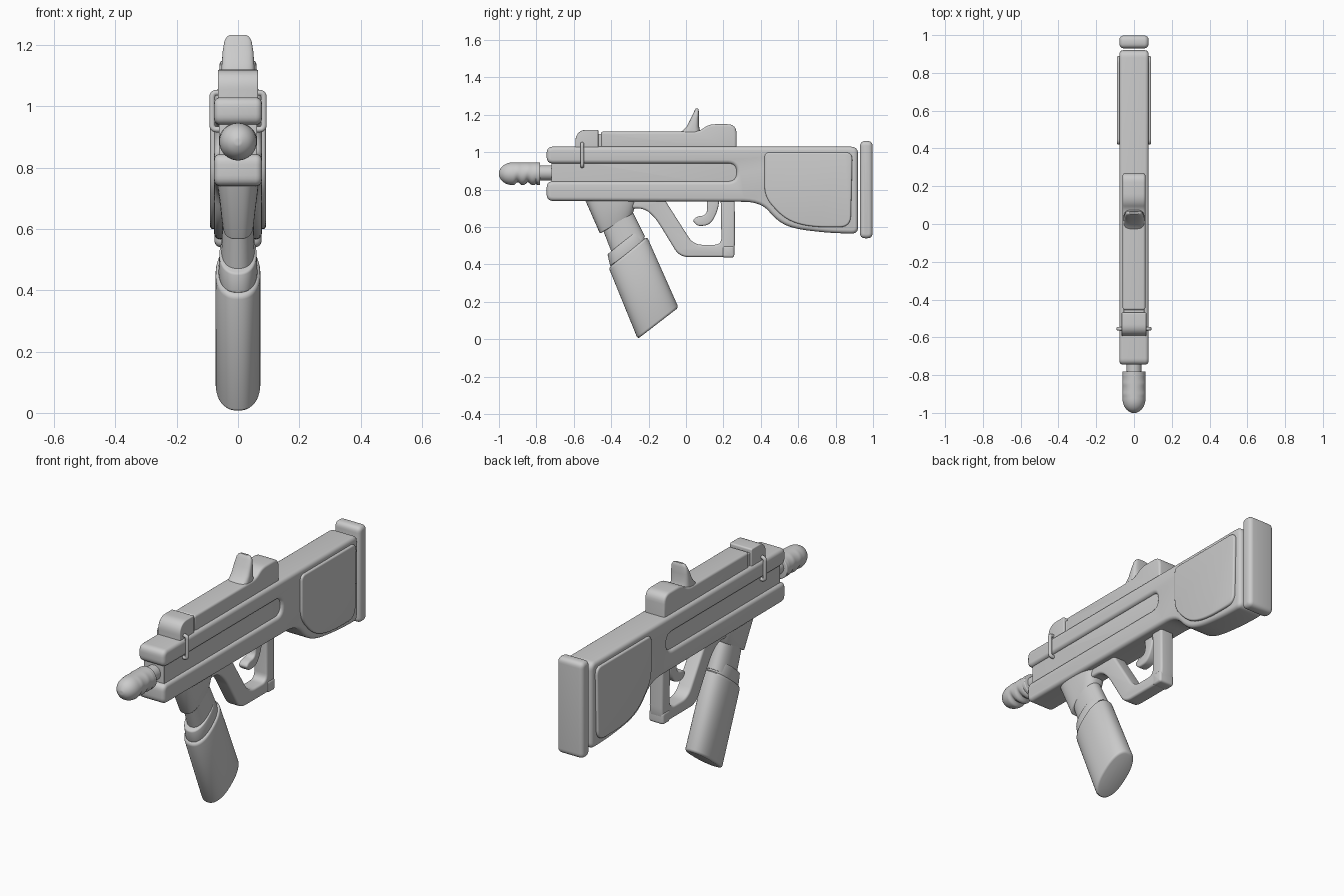
import bpy, bmesh, math
from mathutils import Vector

if "Cube" in bpy.data.objects:
    bpy.data.objects.remove(bpy.data.objects["Cube"])


def finish(bm, name, angle=35):
    bmesh.ops.recalc_face_normals(bm, faces=bm.faces[:])
    me = bpy.data.meshes.new(name)
    bm.to_mesh(me)
    bm.free()
    ob = bpy.data.objects.new(name, me)
    bpy.context.collection.objects.link(ob)
    bpy.ops.object.select_all(action='DESELECT')
    ob.select_set(True)
    bpy.context.view_layer.objects.active = ob
    bpy.ops.object.shade_smooth_by_angle(angle=math.radians(angle))
    return ob


def fillet(pts, n=6):
    """Round the corners of a (y, z, radius) outline."""
    out = []
    for i, p in enumerate(pts):
        c, r = Vector(p[:2]), p[2]
        a, b = Vector(pts[i - 1][:2]) - c, Vector(pts[(i + 1) % len(pts)][:2]) - c
        if r == 0:
            out.append(c)
            continue
        s = c + a.normalized() * min(r, a.length * .49)
        e = c + b.normalized() * min(r, b.length * .49)
        for k in range(n + 1):
            t = k / n
            out.append(s * (1 - t) ** 2 + c * 2 * t * (1 - t) + e * t * t)
    return out


def prism(name, pts, w, bevel, x=0):
    """Side outline extruded across x, with rounded rims."""
    bm = bmesh.new()
    f = bm.faces.new([bm.verts.new((x - w, p.x, p.y)) for p in fillet(pts)])
    ext = bmesh.ops.extrude_face_region(bm, geom=[f])
    bmesh.ops.translate(bm, vec=(2 * w, 0, 0),
                        verts=[v for v in ext['geom'] if isinstance(v, bmesh.types.BMVert)])
    bmesh.ops.recalc_face_normals(bm, faces=bm.faces[:])
    rim = [e for e in bm.edges if abs(e.verts[0].co.x - e.verts[1].co.x) < 1e-5]
    bmesh.ops.bevel(bm, geom=rim, offset=bevel, segments=4, profile=.5,
                    affect='EDGES', clamp_overlap=False)
    return finish(bm, name)


def box(name, y0, y1, z0, z1, w, r, bevel, x=0):
    return prism(name, [(y0, z0, r), (y1, z0, r), (y1, z1, r), (y0, z1, r)], w, bevel, x)


def loft(name, secs, e=1.0, bevel=0, n=48):
    """Skin oval sections given as (y1, z1, y2, z2, half width)."""
    bm = bmesh.new()
    rings = []
    for y1, z1, y2, z2, w in secs:
        ring = []
        for i in range(n):
            t = 2 * math.pi * i / n
            c = math.copysign(abs(math.cos(t)) ** e, math.cos(t))
            s = math.copysign(abs(math.sin(t)) ** e, math.sin(t))
            ring.append(bm.verts.new((w * s, (y1 + y2) / 2 + c * (y2 - y1) / 2,
                                      (z1 + z2) / 2 + c * (z2 - z1) / 2)))
        rings.append(ring)
    for a, b in zip(rings, rings[1:]):
        for i in range(n):
            j = (i + 1) % n
            bm.faces.new((a[i], a[j], b[j], b[i]))
    caps = [bm.faces.new(rings[0]), bm.faces.new(rings[-1])]
    bmesh.ops.recalc_face_normals(bm, faces=bm.faces[:])
    if bevel:
        bmesh.ops.bevel(bm, geom=[ed for f in caps for ed in f.edges], offset=bevel,
                        segments=3, profile=.5, affect='EDGES', clamp_overlap=False)
    return finish(bm, name)


# Main shell: two rails joined into the stock, with a long open-ended slot
prism("body_shell", [
    (-.745, 1.03, .035), (.92, 1.03, .04), (.92, .565, .035), (.77, .568, .08),
    (.58, .59, .08), (.49, .63, .06), (.40, .735, .09), (-.745, .74, .035),
    (-.745, .845, .035), (.27, .845, .047), (.27, .94, .047), (-.745, .94, .035)], .078, .02)
box("slot_core", -.72, .30, .80, .98, .062, .005, .003)

# Raised cheek panels on the stock
for side, label in ((1, "right"), (-1, "left")):
    prism("stock_panel_" + label, [
        (.42, 1.0, .03), (.89, 1.0, .04), (.88, .60, .06), (.66, .60, .10),
        (.53, .64, .07), (.42, .76, .06)], .02, .009, side * .071)

# Butt plate
box("butt_plate", .93, .998, .54, 1.06, .077, .03, .022)

# Top housing with raised rear, front block and fin
prism("top_housing", [
    (-.455, 1.0, 0), (.27, 1.0, 0), (.27, 1.15, .05), (.12, 1.15, .04),
    (.07, 1.11, .04), (-.455, 1.11, .012)], .06, .012)
box("housing_step", -.50, -.44, 1.0, 1.098, .055, .006, .004)
prism("front_block", [
    (-.592, 1.0, 0), (-.468, 1.0, 0), (-.468, 1.12, .01), (-.56, 1.12, .03),
    (-.592, 1.085, .03)], .066, .005)
loft("top_fin", [
    (-.05, 1.09, .085, 1.09, .056), (-.02, 1.115, .075, 1.115, .055),
    (.005, 1.14, .07, 1.14, .053), (.025, 1.18, .069, 1.18, .05),
    (.042, 1.215, .069, 1.215, .044), (.048, 1.228, .067, 1.228, .036),
    (.053, 1.234, .064, 1.234, .025)], e=.6)

# Thin wire clip looped round the upper rail
cu = bpy.data.curves.new("wire_clip", 'CURVE')
cu.dimensions = '3D'
cu.bevel_depth = .01
cu.bevel_resolution = 3
sp = cu.splines.new('POLY')
loop = fillet([(-.084, .925, .015), (.084, .925, .015), (.084, 1.045, .015), (-.084, 1.045, .015)])
sp.points.add(len(loop) - 1)
for p, q in zip(sp.points, loop):
    p.co = (q.x, -.555, q.y, 1)
sp.use_cyclic_u = True
bpy.context.collection.objects.link(bpy.data.objects.new("wire_clip", cu))

# Barrel and muzzle with finger-like waves underneath
loft("barrel", [(-.80, .85, -.80, .93, .04), (-.70, .85, -.70, .93, .04)])
muzzle = []
for i in range(41):
    y = -1 + .22 * i / 40
    k = min(1, (y + 1) / .08)
    r = max(.012, .061 * math.sqrt(1 - (1 - k) ** 2.2))
    wave = .016 * abs(math.cos(math.pi * (y + .90) / .055)) ** 3 if -.93 < y < -.80 else 0
    muzzle.append((y, .885 - r + wave, y, .885 + r, r))
loft("muzzle", muzzle, bevel=.004)

# Front grip: socket, neck, collar and handle
loft("grip_socket", [(-.55, .77, -.26, .77, .066), (-.535, .735, -.265, .735, .066),
                     (-.46, .565, -.285, .67, .05)], e=.7, bevel=.006)
loft("grip_neck", [(-.45, .60, -.29, .69, .05), (-.38, .42, -.22, .55, .056)], e=.85)
loft("grip_collar", [(-.42, .455, -.25, .59, .06), (-.405, .39, -.215, .53, .064)],
     e=.85, bevel=.006)
loft("grip_handle", [(-.413, .382, -.208, .548, .073), (-.258, .002, -.04, .17, .073)],
     e=.85, bevel=.013)

# Trigger guard and trigger
prism("trigger_guard", [
    (-.29, .77, 0), (-.30, .70, .02), (-.22, .70, .05), (-.16, .645, .05),
    (-.035, .44, .05), (.25, .44, .03), (.262, .50, .03), (.26, .77, 0), (.185, .77, 0),
    (.19, .505, .04), (.04, .505, .05), (-.11, .74, .02), (-.12, .77, 0)], .04, .012)
box("guard_foot", .195, .258, .437, .50, .044, .015, .012)
prism("trigger", [
    (.11, .77, 0), (.115, .665, .04), (.055, .655, .02), (.035, .635, .015), (.06, .605, .02),
    (.13, .61, .05), (.172, .69, .05), (.18, .77, 0)], .026, .009)
